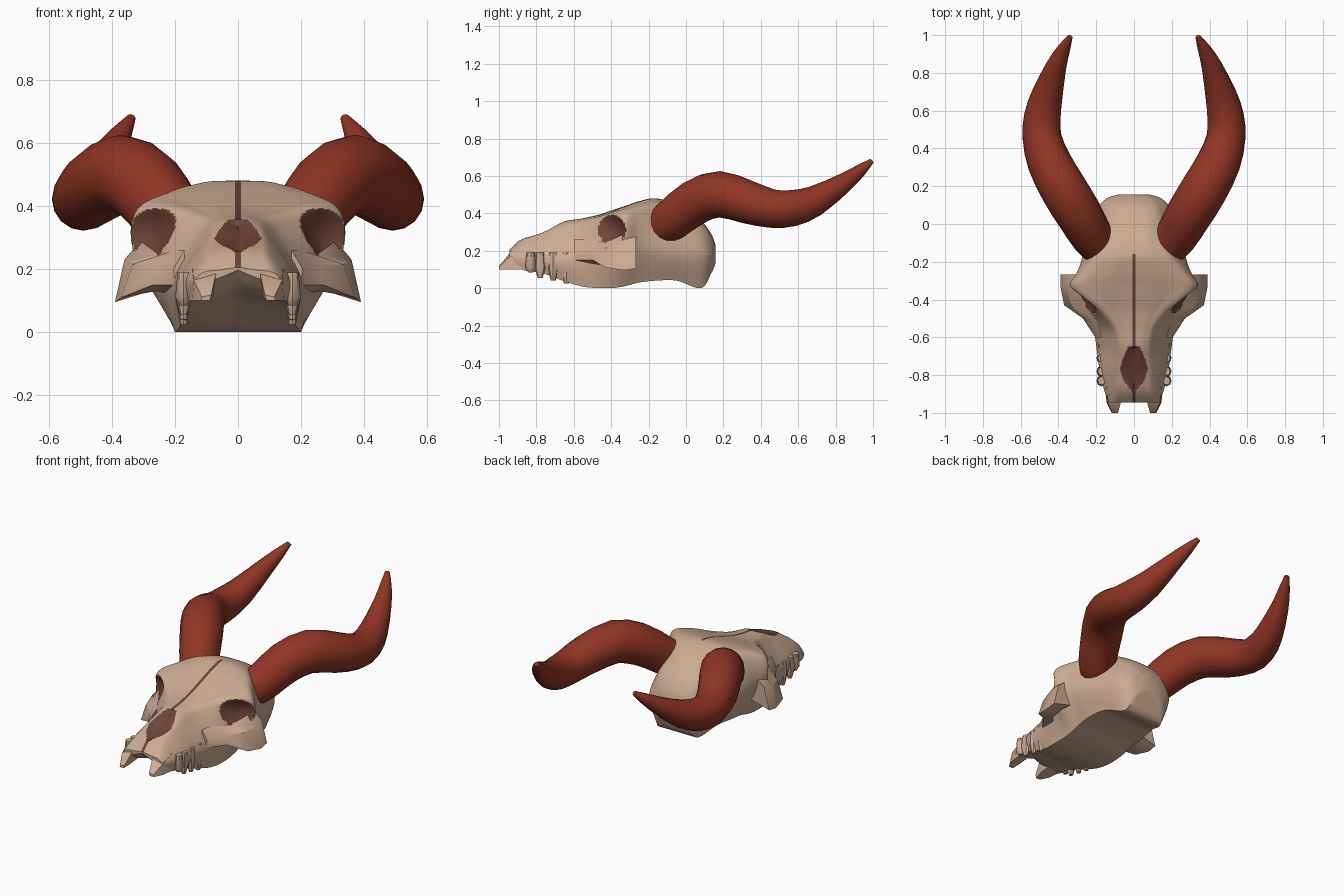
import bpy, bmesh, math
from mathutils import Vector

if "Cube" in bpy.data.objects:
    bpy.data.objects.remove(bpy.data.objects["Cube"])


def material(name, rgb):
    m = bpy.data.materials.new(name)
    m.diffuse_color = (*rgb, 1)
    m.use_nodes = True
    m.node_tree.nodes["Principled BSDF"].inputs["Base Color"].default_value = m.diffuse_color
    return m


BONE = material("bone", (0.60, 0.41, 0.29))
DARK = material("dark_brown_cavity", (0.155, 0.058, 0.038))
RED = material("red_horn", (0.28, 0.036, 0.018))


def catmull(points, steps):
    """Smooth path through tuples of any length."""
    p = [points[0]] + list(points) + [points[-1]]
    out = []
    for i in range(1, len(p) - 2):
        for k in range(steps):
            t = k / steps
            out.append(tuple(
                0.5 * (2 * b + (c - a) * t + (2 * a - 5 * b + 4 * c - d) * t * t
                       + (3 * b - a - 3 * c + d) * t ** 3)
                for a, b, c, d in zip(p[i - 1], p[i], p[i + 1], p[i + 2])))
    out.append(tuple(points[-1]))
    return out


def finish(name, bm, mats, angle=40):
    bmesh.ops.recalc_face_normals(bm, faces=bm.faces)
    me = bpy.data.meshes.new(name)
    bm.to_mesh(me)
    bm.free()
    for m in mats:
        me.materials.append(m)
    ob = bpy.data.objects.new(name, me)
    bpy.context.collection.objects.link(ob)
    bpy.ops.object.select_all(action='DESELECT')
    bpy.context.view_layer.objects.active = ob
    ob.select_set(True)
    bpy.ops.object.shade_smooth_by_angle(angle=math.radians(angle))
    return ob


def loft(bm, rings):
    """Skin closed rings of 3D points and cap both ends."""
    rows = [[bm.verts.new(co) for co in ring] for ring in rings]
    n = len(rows[0])
    for a, b in zip(rows, rows[1:]):
        for i in range(n):
            j = (i + 1) % n
            bm.faces.new((a[i], a[j], b[j], b[i]))
    bm.faces.new(rows[0])
    bm.faces.new(rows[-1])


# Skull sections: y, base z, base half width, mid z, mid half width, brow z, brow half width, top z
sections = [
    (-0.945, 0.145, 0.125, 0.165, 0.135, 0.190, 0.110, 0.205),
    (-0.88, 0.10, 0.150, 0.17, 0.155, 0.24, 0.10, 0.262),
    (-0.77, 0.08, 0.165, 0.17, 0.180, 0.28, 0.10, 0.308),
    (-0.66, 0.04, 0.175, 0.16, 0.195, 0.31, 0.10, 0.355),
    (-0.56, 0.01, 0.190, 0.17, 0.210, 0.33, 0.12, 0.372),
    (-0.47, 0.00, 0.200, 0.20, 0.240, 0.36, 0.18, 0.392),
    (-0.40, 0.00, 0.200, 0.23, 0.280, 0.385, 0.26, 0.415),
    (-0.33, 0.01, 0.200, 0.25, 0.330, 0.395, 0.315, 0.438),
    (-0.25, 0.03, 0.200, 0.23, 0.295, 0.41, 0.27, 0.465),
    (-0.16, 0.04, 0.200, 0.22, 0.270, 0.42, 0.21, 0.480),
    (-0.05, 0.04, 0.180, 0.20, 0.240, 0.38, 0.17, 0.445),
    (0.08, 0.00, 0.135, 0.18, 0.195, 0.31, 0.14, 0.360),
    (0.135, 0.08, 0.110, 0.18, 0.145, 0.26, 0.10, 0.290),
    (0.157, 0.13, 0.060, 0.18, 0.080, 0.22, 0.05, 0.235),
]


def skull_ring(y, zb, wb, zm, wm, zs, ws, zt):
    zb = max(zb, 0)
    palate = zb + max(0, -y - 0.6) * 0.15
    base = [(wb * k / 5, palate + (zb - palate) * k / 5) for k in range(5)]
    shell = catmull([(wb, zb), (wm, zm), (ws, zs), (ws * 0.55, zt - 0.008), (0.009, zt)], 14)
    half = base + shell + [(0, zt)]
    full = half + [(-x, z) for x, z in half[-2:0:-1]]
    return [(x, y, z) for x, z in full]


def nose_width(y):
    keys = [(-0.885, 0.012), (-0.83, 0.055), (-0.77, 0.076), (-0.71, 0.058), (-0.65, 0.03)]
    for (y0, w0), (y1, w1) in zip(keys, keys[1:]):
        if y0 <= y <= y1:
            return w0 + (w1 - w0) * (y - y0) / (y1 - y0)
    return -1


def socket_distance(p):
    if abs(p.x) < 0.17:
        return 9
    return ((p.y + 0.397) / 0.072) ** 2 + ((p.z - 0.31) / 0.082) ** 2


bm = bmesh.new()
loft(bm, [skull_ring(*s) for s in catmull(sections, 9)])
bmesh.ops.recalc_face_normals(bm, faces=bm.faces)
# Paint eye sockets, nose opening and the centre seam
for f in bm.faces:
    c = f.calc_center_median()
    up = f.normal.z > 0.2
    seam = abs(c.x) < 0.009 and (-0.68 < c.y < -0.16 or c.y < -0.87)
    if socket_distance(c) < 1 or up and (abs(c.x) < nose_width(c.y) or seam):
        f.material_index = 1
# Hollow the sockets and nose a little
for v in bm.verts:
    d = socket_distance(v.co)
    w = nose_width(v.co.y)
    if d < 1:
        v.co += Vector((-math.copysign(0.03, v.co.x), 0.03, 0)) * (1 - d)
    elif w > 0 and abs(v.co.x) < w and v.co.z > 0.2:
        v.co.z -= 0.02 * (1 - abs(v.co.x) / w)
finish("skull", bm, [BONE, DARK])

# Side parts as four-cornered lofts: (y, four (x, z) corners)
cheek = [
    (-0.60, (0.17, 0.26), (0.205, 0.20), (0.20, 0.15), (0.17, 0.12)),
    (-0.50, (0.20, 0.26), (0.26, 0.21), (0.27, 0.15), (0.20, 0.12)),
    (-0.43, (0.25, 0.245), (0.335, 0.215), (0.37, 0.11), (0.26, 0.13)),
    (-0.33, (0.31, 0.29), (0.36, 0.23), (0.39, 0.095), (0.28, 0.13)),
    (-0.268, (0.28, 0.30), (0.352, 0.24), (0.388, 0.105), (0.26, 0.14)),
]
snout_prong = [
    (-0.86, (0.06, 0.21), (0.145, 0.20), (0.155, 0.10), (0.08, 0.12)),
    (-0.945, (0.07, 0.185), (0.14, 0.165), (0.145, 0.10), (0.08, 0.11)),
    (-1.0, (0.085, 0.118), (0.115, 0.112), (0.118, 0.10), (0.09, 0.10)),
]
# Teeth: y and tip height
teeth = [(-0.83, 0.085), (-0.78, 0.055), (-0.71, 0.04), (-0.64, 0.025)]
# Horn path: x, y, z, radius
horn = [
    (0.17, -0.12, 0.33, 0.105), (0.22, -0.07, 0.37, 0.112), (0.29, 0.05, 0.46, 0.122),
    (0.37, 0.18, 0.502, 0.124), (0.45, 0.33, 0.46, 0.116), (0.487, 0.46, 0.425, 0.103),
    (0.485, 0.57, 0.428, 0.097), (0.458, 0.69, 0.467, 0.082), (0.41, 0.84, 0.56, 0.054),
    (0.37, 0.93, 0.628, 0.034), (0.338, 0.992, 0.68, 0.014),
]

for side, s in (("right", 1), ("left", -1)):
    for name, prof in (("cheekbone", cheek), ("snout_prong", snout_prong)):
        bm = bmesh.new()
        loft(bm, [[(s * x, y, z) for x, z in pts] for y, *pts in prof])
        finish(f"{side}_{name}", bm, [BONE])

    bm = bmesh.new()
    for y, tip in teeth:
        loft(bm, [[(s * (0.172 + r * math.cos(a)), y + r * 1.1 * math.sin(a), z)
                   for a in (k * math.tau / 8 for k in range(8))]
                  for z, r in ((0.19, 0.02), (0.11, 0.027), (tip, 0.012))])
    finish(f"{side}_teeth", bm, [BONE])

    # Horn: rings square to the path
    path = catmull(horn, 2)
    bm = bmesh.new()
    rings = []
    for i, (x, y, z, r) in enumerate(path):
        a, b = path[max(i - 1, 0)], path[min(i + 1, len(path) - 1)]
        t = (Vector(b[:3]) - Vector(a[:3])).normalized()
        u = t.cross(Vector((0, 0, 1))).normalized()
        v = u.cross(t)
        ring = []
        for k in range(16):
            ang = k * math.tau / 16
            p = Vector((x, y, z)) + r * (math.cos(ang) * u + math.sin(ang) * v)
            ring.append((s * p.x, p.y, p.z))
        rings.append(ring)
    loft(bm, rings)
    finish(f"{side}_horn", bm, [RED], 60)
